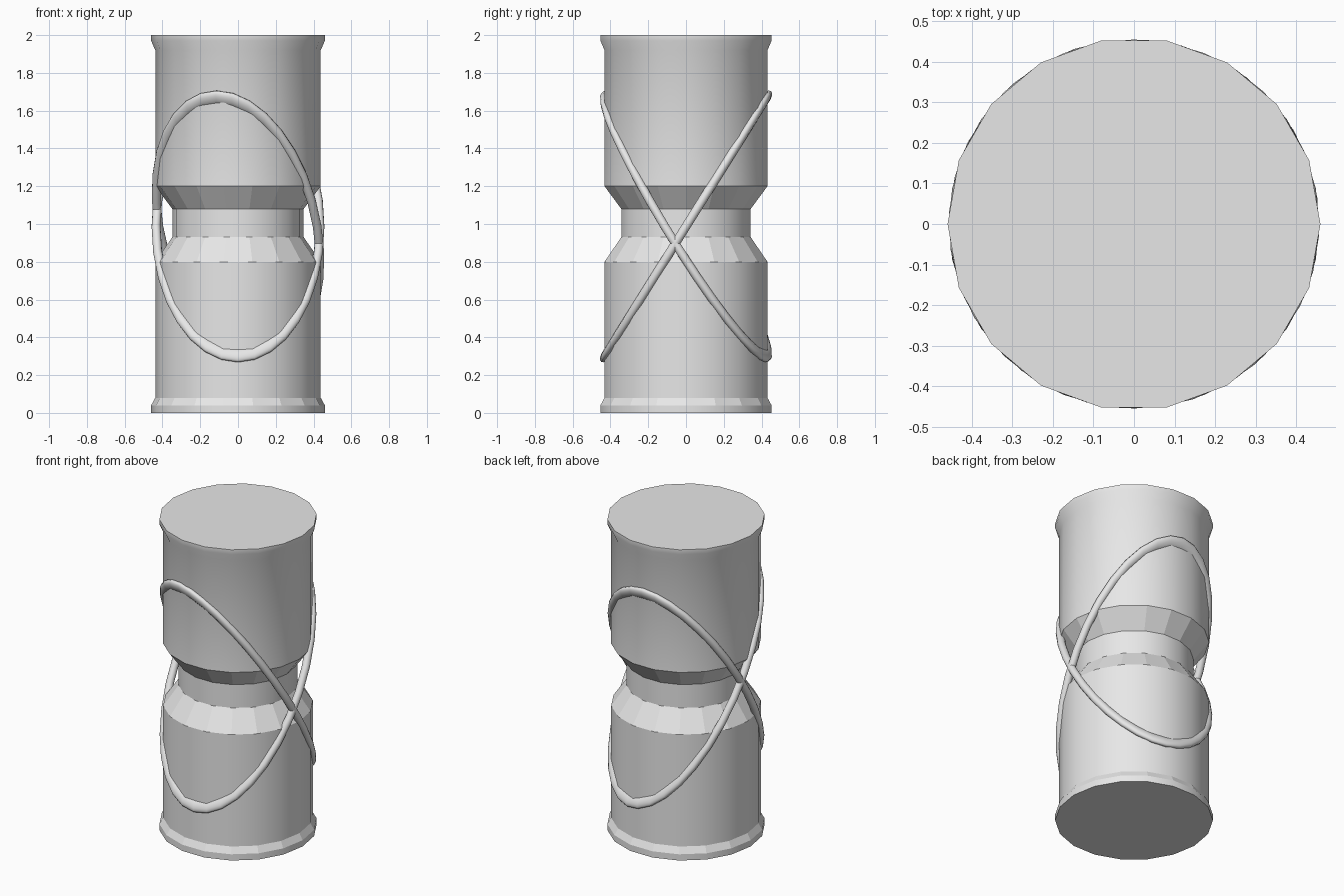
import bpy, bmesh
from math import sin, cos, radians, tau

cube = bpy.data.objects.get("Cube")
if cube:
    bpy.data.objects.remove(cube)

grey = bpy.data.materials.new("plain grey")
grey.use_nodes = True
colour = (0.8, 0.8, 0.8, 1)
grey.diffuse_color = colour
grey.node_tree.nodes["Principled BSDF"].inputs["Base Color"].default_value = colour

SIDES = 18


def lathe(name, profile, flat_bands):
    """Turn a (radius, height) profile into a capped body; listed bands stay faceted."""
    bm = bmesh.new()
    rings = [[bm.verts.new((r * cos(tau * i / SIDES), r * sin(tau * i / SIDES), z))
              for i in range(SIDES)] for r, z in profile]
    for band, (low, high) in enumerate(zip(rings, rings[1:])):
        for i in range(SIDES):
            j = (i + 1) % SIDES
            face = bm.faces.new((low[i], low[j], high[j], high[i]))
            face.smooth = band not in flat_bands
    bm.faces.new(rings[0][::-1])
    bm.faces.new(rings[-1])
    # Keep the creases between the bands and caps crisp
    for edge in bm.edges:
        if edge.calc_face_angle(0) > radians(27):
            edge.smooth = False
    mesh = bpy.data.meshes.new(name)
    bm.to_mesh(mesh)
    bm.free()
    mesh.materials.append(grey)
    obj = bpy.data.objects.new(name, mesh)
    bpy.context.collection.objects.link(obj)


def hoop(name, tilt, turn):
    """Stretched torus tilted so that it hugs the body."""
    bpy.ops.mesh.primitive_torus_add(major_radius=0.434, minor_radius=0.0235,
                                     major_segments=32, minor_segments=12,
                                     location=(0, 0, 0.987),
                                     rotation=(radians(tilt), 0, radians(turn)))
    obj = bpy.context.object
    obj.name = name
    obj.scale = (1, 1.85, 1)
    obj.data.materials.append(grey)
    bpy.ops.object.shade_smooth()


# Waisted cylinder with a lip at each end
lathe("waisted_body", [(0.46, 0), (0.46, 0.04), (0.438, 0.08),
                       (0.438, 0.8), (0.348, 0.93), (0.348, 1.08),
                       (0.438, 1.2), (0.438, 1.92), (0.46, 1.97), (0.46, 2)],
      flat_bands={1, 3, 5})

# Two crossing hoops
hoop("rising_hoop", 58, 0)
hoop("falling_hoop", -58, -15)
